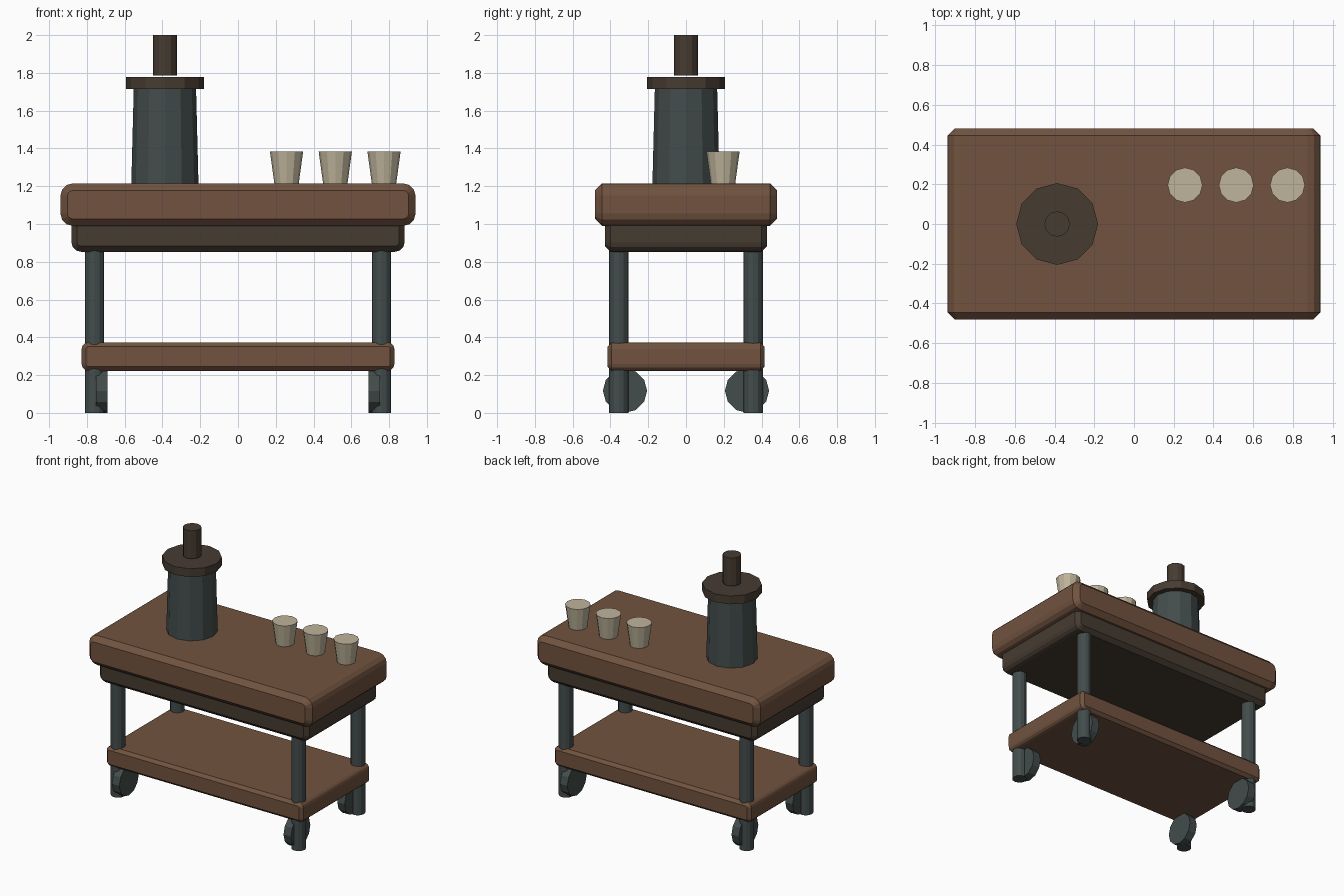
import bpy, bmesh
from math import pi, cos, sin

if "Cube" in bpy.data.objects:
    bpy.data.objects.remove(bpy.data.objects["Cube"])


def material(name, rgb):
    m = bpy.data.materials.new(name)
    m.diffuse_color = (*rgb, 1)
    m.use_nodes = True
    m.node_tree.nodes["Principled BSDF"].inputs["Base Color"].default_value = m.diffuse_color
    return m


WOOD = material("wood", (0.165, 0.086, 0.050))
DARK = material("dark_wood", (0.062, 0.045, 0.031))
METAL = material("metal", (0.056, 0.074, 0.072))
CREAM = material("cream", (0.52, 0.46, 0.33))


def finish(name, bm, mat):
    bmesh.ops.recalc_face_normals(bm, faces=bm.faces)
    mesh = bpy.data.meshes.new(name)
    bm.to_mesh(mesh)
    bm.free()
    mesh.materials.append(mat)
    ob = bpy.data.objects.new(name, mesh)
    bpy.context.collection.objects.link(ob)
    return ob


def slab(name, hx, hy, z0, z1, radius, bevel, mat, seg=3):
    """Rounded front profile extruded along y, with chamfered front and back rims."""
    bm = bmesh.new()
    hz, cz = (z1 - z0) / 2, (z0 + z1) / 2
    rings = []
    for y, inset in ((-hy, bevel), (-hy + bevel, 0), (hy - bevel, 0), (hy, bevel)):
        r = radius - inset
        ring = []
        for q, (sx, sz) in enumerate(((1, 1), (-1, 1), (-1, -1), (1, -1))):
            for i in range(seg + 1):
                a = (q + i / seg) * pi / 2
                ring.append(bm.verts.new((sx * (hx - radius) + r * cos(a), y,
                                          cz + sz * (hz - radius) + r * sin(a))))
        rings.append(ring)
    n = len(rings[0])
    for a, b in zip(rings, rings[1:]):
        for i in range(n):
            j = (i + 1) % n
            bm.faces.new((a[i], a[j], b[j], b[i]))
    bm.faces.new(rings[0])
    bm.faces.new(rings[-1])
    return finish(name, bm, mat)


def cylinder(name, x, y, z0, z1, r0, r1, mat, sides=12):
    bm = bmesh.new()
    bmesh.ops.create_cone(bm, cap_ends=True, segments=sides, radius1=r0, radius2=r1, depth=z1 - z0)
    ob = finish(name, bm, mat)
    ob.location = (x, y, (z0 + z1) / 2)
    return ob


# Trolley boards
slab("table_top", 0.94, 0.482, 0.99, 1.215, 0.065, 0.037, WOOD)
slab("apron", 0.882, 0.43, 0.853, 1.04, 0.05, 0.03, DARK)
slab("lower_shelf", 0.828, 0.416, 0.223, 0.373, 0.035, 0.022, WOOD)

# Legs and wheels at the four corners
for sx, side in ((-1, "left"), (1, "right")):
    for sy, end in ((-1, "front"), (1, "back")):
        cylinder(f"{end}_{side}_leg", sx * 0.76, sy * 0.356, 0, 0.9, 0.051, 0.051, METAL)
        wheel = cylinder(f"{end}_{side}_wheel", 0, 0, 0, 0.062, 0.117, 0.117, METAL)
        wheel.location = (sx * 0.722, sy * 0.323, 0.117)
        wheel.rotation_euler = (0, pi / 2, 0)

# Flask with lid and floating knob
cylinder("flask_body", -0.387, 0, 1.205, 1.716, 0.178, 0.165, METAL)
cylinder("flask_lid", -0.387, 0, 1.714, 1.777, 0.206, 0.206, DARK)
cylinder("flask_knob", -0.387, 0, 1.787, 2.0, 0.064, 0.064, DARK)

# Row of cups
for i in range(3):
    cylinder(f"cup_{i + 1}", 0.257 + 0.258 * i, 0.196, 1.21, 1.384, 0.064, 0.088, CREAM)
